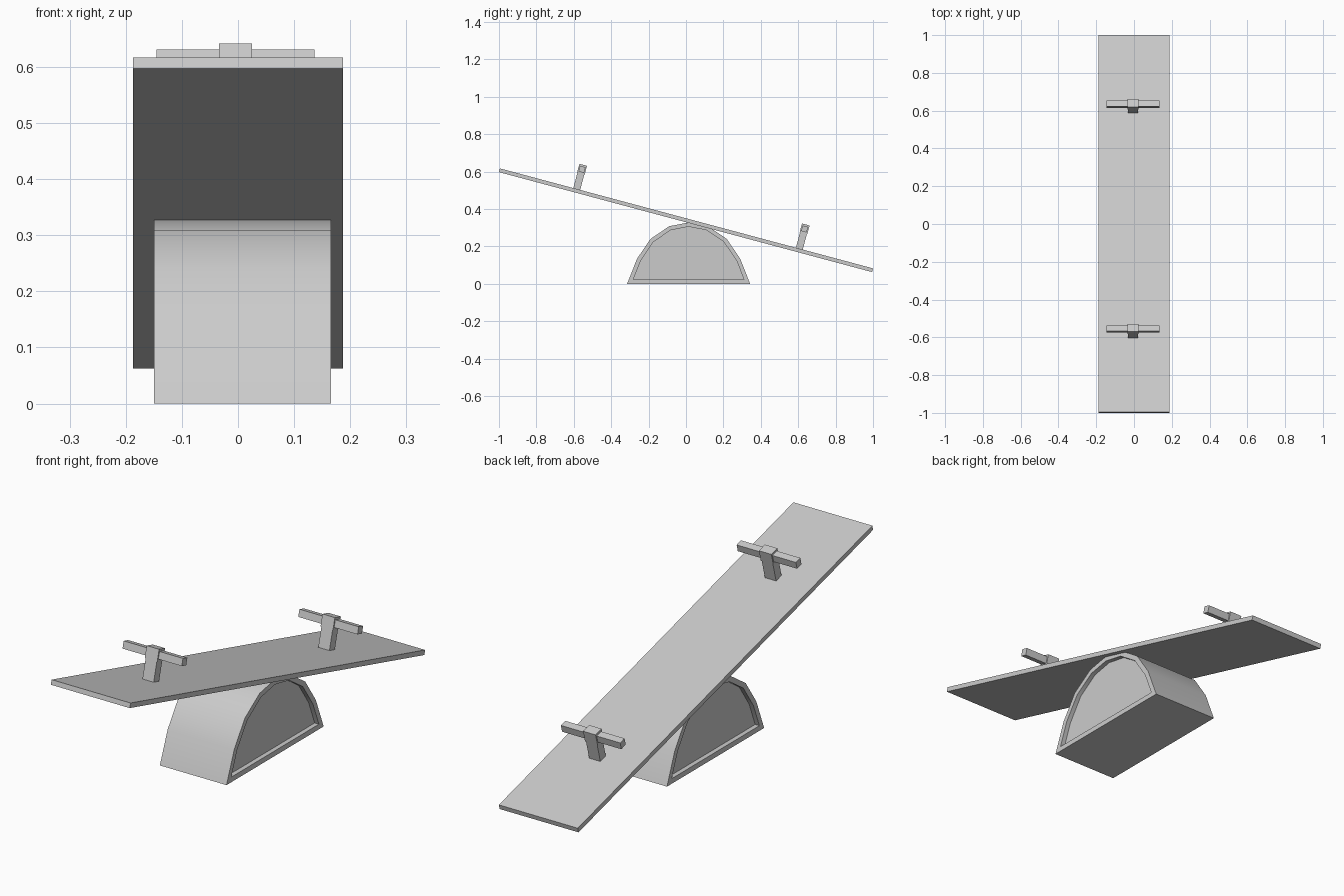
import bpy, bmesh
from math import radians
from mathutils import Matrix

if "Cube" in bpy.data.objects:
    bpy.data.objects.remove(bpy.data.objects["Cube"])

# Plank frame: tilted 15 degrees about x, pivoting above the base
TILT = Matrix.Translation((0, 0, 0.34)) @ Matrix.Rotation(radians(-15), 4, 'X')


def add_mesh(name, bm):
    mesh = bpy.data.meshes.new(name)
    bm.to_mesh(mesh)
    bm.free()
    obj = bpy.data.objects.new(name, mesh)
    bpy.context.collection.objects.link(obj)
    return obj


def tilted_box(name, center, size):
    bm = bmesh.new()
    bmesh.ops.create_cube(bm, size=1)
    bmesh.ops.scale(bm, vec=size, verts=bm.verts)
    obj = add_mesh(name, bm)
    obj.matrix_world = TILT @ Matrix.Translation(center)
    return obj


# Plank
tilted_box("plank", (0, 0, 0), (0.374, 2.065, 0.0205))

# Two T-shaped handles: post, square collar and crossbar
for label, v in (("front", -0.6075), ("back", 0.6245)):
    tilted_box(label + "_handle_post", (-0.0045, v, 0.0525), (0.053, 0.038, 0.087))
    tilted_box(label + "_handle_collar", (-0.0045, v, 0.119), (0.059, 0.042, 0.05))
    tilted_box(label + "_handle_bar", (-0.0045, v, 0.119), (0.281, 0.031, 0.031))

# Half-round base: extruded arch profile with recessed ends
half = [(0.329, 0), (0.276, 0.134), (0.204, 0.24), (0.104, 0.308)]
profile = half + [(0, 0.328)] + [(-y, z) for y, z in reversed(half)]
bm = bmesh.new()
end = bm.faces.new([bm.verts.new((-0.15, y + 0.014, z)) for y, z in profile])
ext = bmesh.ops.extrude_face_region(bm, geom=[end], use_keep_orig=True)
bmesh.ops.translate(bm, vec=(0.316, 0, 0),
                    verts=[g for g in ext["geom"] if isinstance(g, bmesh.types.BMVert)])
bmesh.ops.recalc_face_normals(bm, faces=bm.faces)
ends = [f for f in bm.faces if len(f.verts) > 4]
bmesh.ops.inset_individual(bm, faces=ends, thickness=0.022, use_even_offset=True)
bmesh.ops.inset_individual(bm, faces=ends, thickness=0, depth=-0.02)
base = add_mesh("base", bm)
bpy.context.view_layer.objects.active = base
base.select_set(True)
bpy.ops.object.shade_smooth_by_angle(angle=radians(30))
